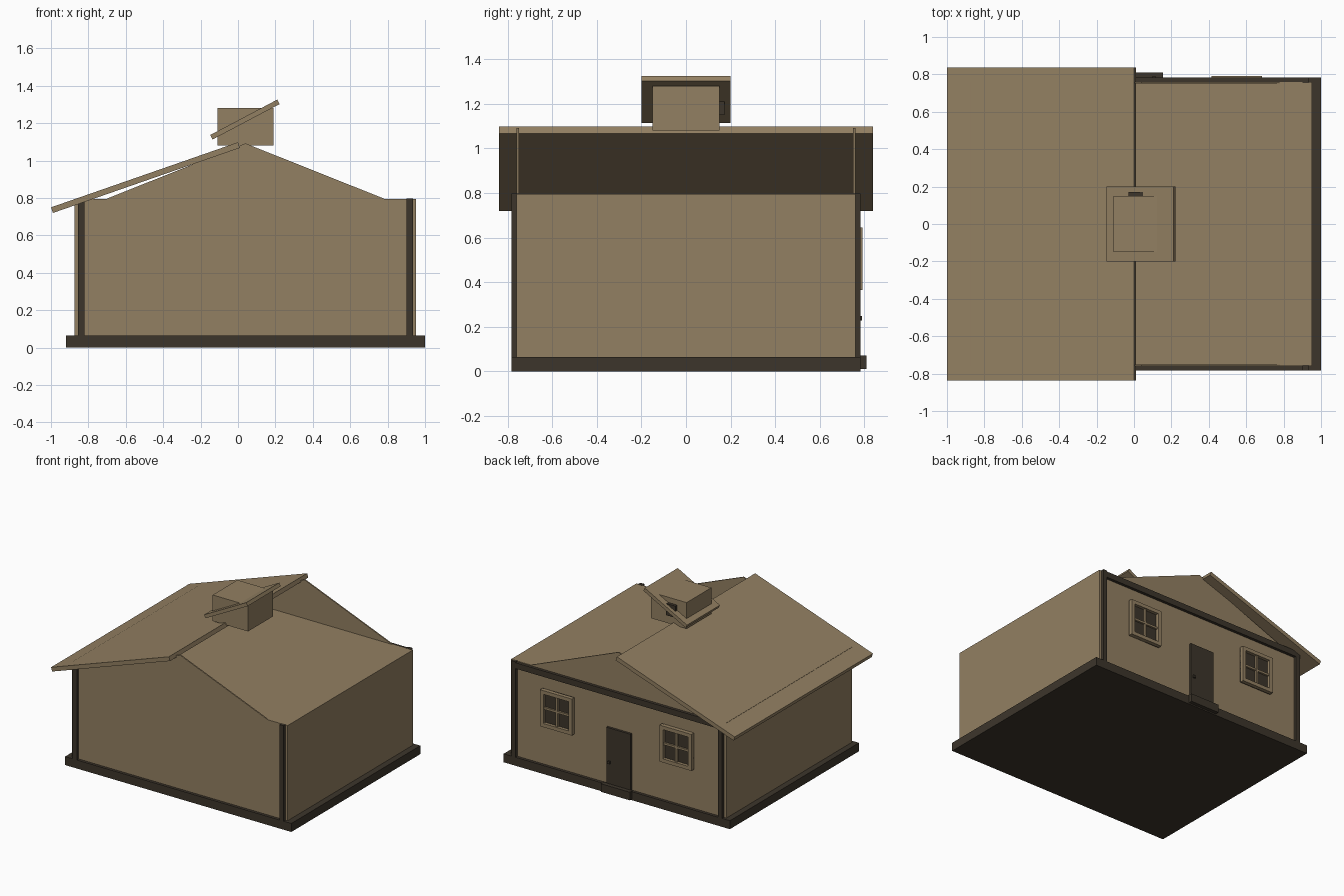
import bpy
import bmesh

old = bpy.data.objects.get("Cube")
if old:
    bpy.data.objects.remove(old, do_unlink=True)


def make_material(name, color):
    mat = bpy.data.materials.new(name)
    mat.use_nodes = True
    mat.diffuse_color = (*color, 1)
    mat.node_tree.nodes["Principled BSDF"].inputs["Base Color"].default_value = (*color, 1)
    return mat


tan = make_material("tan_brown", (0.29, 0.215, 0.122))
dark = make_material("dark_brown", (0.046, 0.036, 0.024))


def prism(name, profile, y0, y1, mat):
    """Extrude an xz outline from y0 to y1."""
    bm = bmesh.new()
    face = bm.faces.new([bm.verts.new((x, y0, z)) for x, z in profile])
    new = bmesh.ops.extrude_face_region(bm, geom=[face])["geom"]
    verts = [v for v in new if isinstance(v, bmesh.types.BMVert)]
    bmesh.ops.translate(bm, verts=verts, vec=(0, y1 - y0, 0))
    bmesh.ops.recalc_face_normals(bm, faces=bm.faces)
    mesh = bpy.data.meshes.new(name)
    bm.to_mesh(mesh)
    bm.free()
    mesh.materials.append(mat)
    obj = bpy.data.objects.new(name, mesh)
    bpy.context.collection.objects.link(obj)
    return obj


def box(name, x, y, z, mat):
    outline = [(x[0], z[0]), (x[1], z[0]), (x[1], z[1]), (x[0], z[1])]
    return prism(name, outline, y[0], y[1], mat)


# Foundation and walls with a flat ceiling
box("foundation", (-0.92, 1.0), (-0.782, 0.782), (0, 0.065), dark)
box("walls", (-0.875, 0.953), (-0.76, 0.76), (0.06, 0.795), tan)

# Thin gables standing on the end walls
gable = [(-0.70, 0.79), (0.78, 0.79), (0.78, 0.797), (0.04, 1.092), (-0.70, 0.797)]
for end, y0, y1 in (("front", -0.76, -0.75), ("back", 0.75, 0.76)):
    prism(end + "_gable", gable, y0, y1, tan)

# Corner posts and the beam over the back wall
for end, y0, y1 in (("front", -0.782, -0.755), ("back", 0.755, 0.782)):
    box(end + "_left_post", (0.90, 0.935), (y0, y1), (0.06, 0.797), dark)
    box(end + "_right_post", (-0.855, -0.82), (y0, y1), (0.06, 0.785), dark)
box("back_beam", (-0.82, 0.90), (0.755, 0.782), (0.745, 0.79), dark)

# Single sloping roof panel
prism("roof_panel", [(-1.0, 0.75), (-0.99, 0.72), (0.01, 1.068), (0.0, 1.098)],
      -0.838, 0.838, tan)

# Chimney with a tilted cap and a small vent
box("chimney", (-0.11, 0.19), (-0.15, 0.15), (1.08, 1.28), tan)
prism("chimney_cap", [(-0.148, 1.137), (-0.136, 1.113), (0.222, 1.302), (0.21, 1.326)],
      -0.2, 0.2, tan)
box("chimney_vent", (-0.03, 0.05), (0.145, 0.172), (1.15, 1.24), dark)

# Back door, knob and doorstep
box("door", (-0.072, 0.132), (0.755, 0.778), (0.06, 0.50), dark)
box("door_knob", (0.098, 0.116), (0.775, 0.79), (0.228, 0.248), dark)
box("doorstep", (-0.09, 0.155), (0.775, 0.81), (0.01, 0.072), dark)


# Back windows: dark glass, frame bars and cross bars
def window(name, cx):
    cz, half_w, half_h, bar, thin = 0.505, 0.135, 0.14, 0.028, 0.008
    box(name + "_glass", (cx - half_w, cx + half_w), (0.755, 0.768),
        (cz - half_h, cz + half_h), dark)
    for side, s in (("left", 1), ("right", -1)):
        xs = sorted((cx + s * half_w, cx + s * (half_w - bar)))
        box(f"{name}_{side}_frame", xs, (0.755, 0.792),
            (cz - half_h, cz + half_h), tan)
    for side, s in (("top", 1), ("bottom", -1)):
        zs = sorted((cz + s * half_h, cz + s * (half_h - bar)))
        box(f"{name}_{side}_frame", (cx - half_w + bar, cx + half_w - bar),
            (0.755, 0.792), zs, tan)
    box(name + "_upright_bar", (cx - thin, cx + thin), (0.76, 0.784),
        (cz - half_h + bar, cz + half_h - bar), tan)
    box(name + "_cross_bar", (cx - half_w + bar, cx + half_w - bar),
        (0.76, 0.782), (cz - thin, cz + thin), tan)


window("left_window", 0.55)
window("right_window", -0.465)
